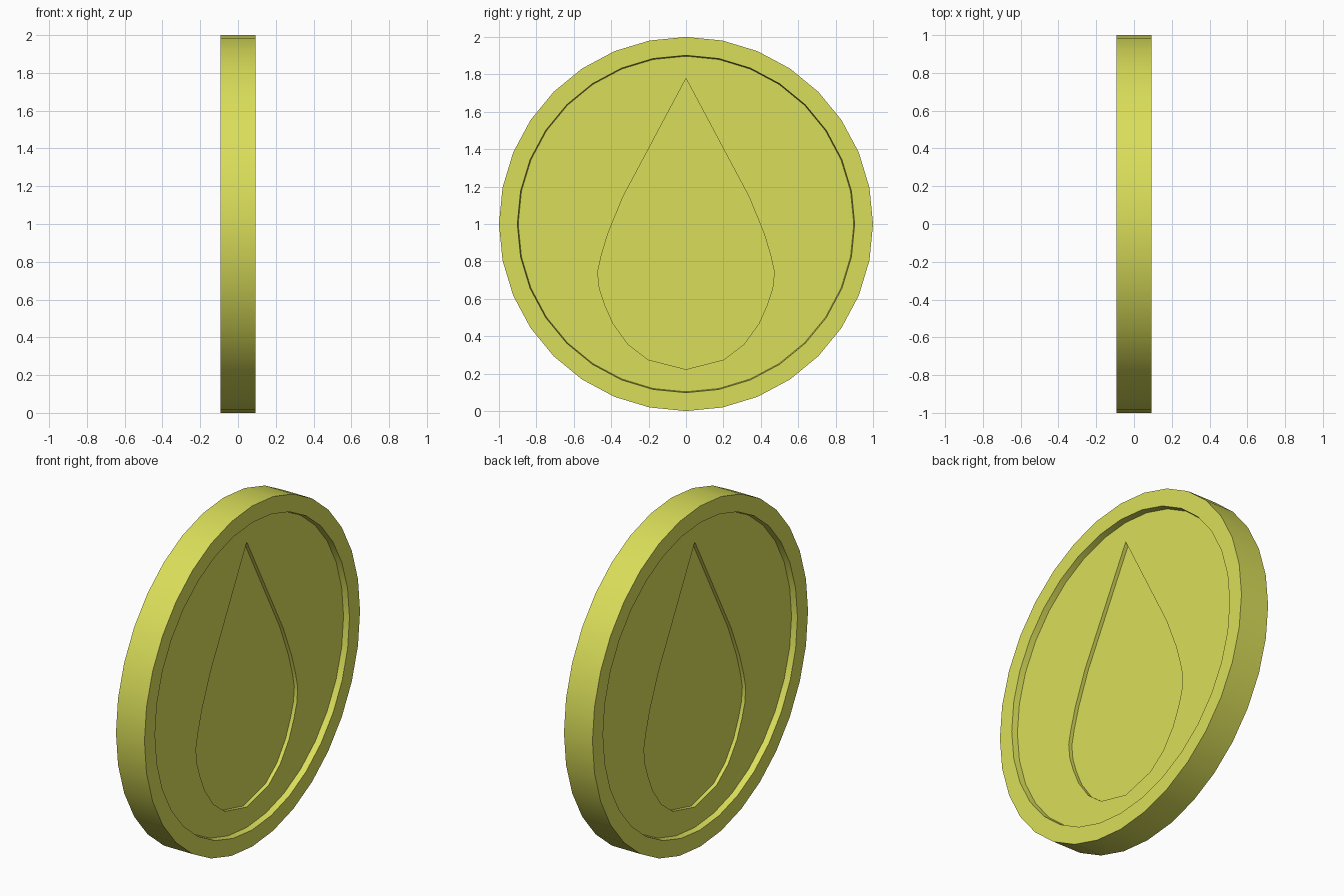
import bpy, bmesh, math
from mathutils import Vector

if "Cube" in bpy.data.objects:
    bpy.data.objects.remove(bpy.data.objects["Cube"])

SIDES, HALF = 32, 0.0925
FLOOR = HALF - 0.035       # recessed field inside the rim
DROP = FLOOR - 0.022       # teardrop sunk into the field

gold = bpy.data.materials.new("yellow gold")
gold.diffuse_color = (0.70, 0.73, 0.10, 1)
gold.use_nodes = True
gold.node_tree.nodes["Principled BSDF"].inputs["Base Color"].default_value = gold.diffuse_color


def circle(r):
    return [(r * math.sin(2 * math.pi * i / SIDES), 1 + r * math.cos(2 * math.pi * i / SIDES))
            for i in range(SIDES)]


# teardrop outline (y, z): right half from tip to bottom, then mirrored
half = [(0, 1.778), (0.337, 1.145), (0.417, 0.95), (0.453, 0.83), (0.472, 0.743), (0.463, 0.655),
        (0.435, 0.57), (0.39, 0.468), (0.31, 0.357), (0.203, 0.275), (0, 0.223)]
drop = half + [(-y, z) for y, z in half[-2:0:-1]]

bm = bmesh.new()


def ring(pts, x):
    return [bm.verts.new((x, y, z)) for y, z in pts]


def bridge(a, b):
    n = len(a)
    for i in range(n):
        j = (i + 1) % n
        bm.faces.new((a[i], a[j], b[j], b[i]))


outer = []
for s in (1, -1):
    edge = ring(circle(1.0), s * HALF)
    lip = ring(circle(0.902), s * HALF)
    field = ring(circle(0.897), s * FLOOR)
    drop_top = ring(drop, s * FLOOR)
    drop_base = ring(drop, s * DROP)
    bridge(edge, lip)            # raised rim
    bridge(lip, field)           # rim inner wall
    bridge(drop_top, drop_base)  # teardrop wall
    bm.faces.new(drop_base)      # teardrop floor
    # flat field between rim and teardrop
    loops = [bm.edges.get((l[i], l[(i + 1) % len(l)])) for l in (field, drop_top) for i in range(len(l))]
    bmesh.ops.triangle_fill(bm, edges=loops, use_beauty=True, normal=Vector((s, 0, 0)))
    outer.append(edge)
bridge(*outer)                   # outer edge of the coin
bmesh.ops.recalc_face_normals(bm, faces=bm.faces[:])

mesh = bpy.data.meshes.new("coin")
bm.to_mesh(mesh)
bm.free()
mesh.materials.append(gold)
coin = bpy.data.objects.new("coin", mesh)
bpy.context.collection.objects.link(coin)
bpy.context.view_layer.objects.active = coin
coin.select_set(True)
bpy.ops.object.shade_smooth_by_angle(angle=math.radians(30))
